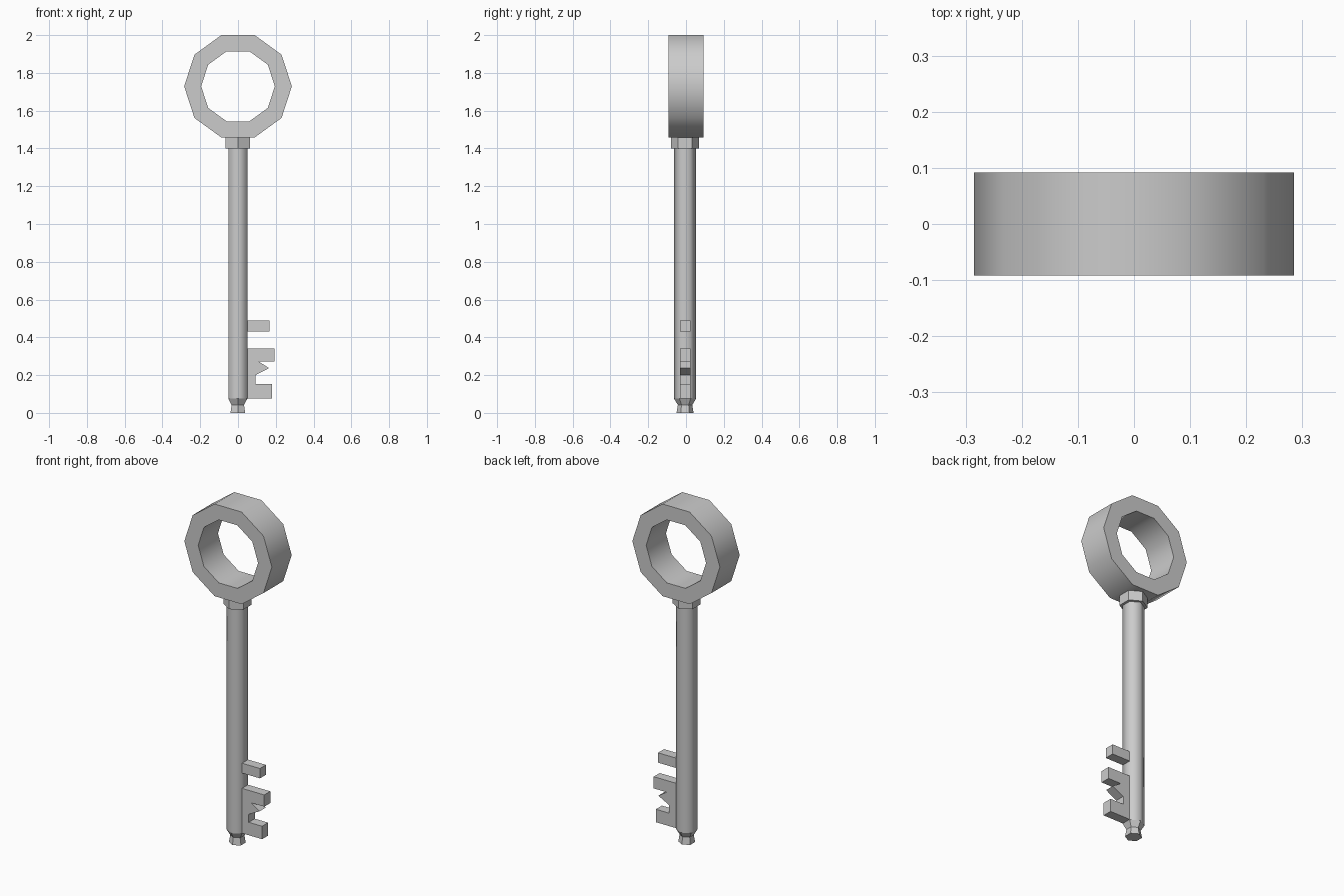
import bpy, bmesh, math

if "Cube" in bpy.data.objects:
    bpy.data.objects.remove(bpy.data.objects["Cube"])

CY = -0.005  # depth centre of shaft and teeth


def make(name, verts, faces, smooth=None):
    me = bpy.data.meshes.new(name)
    me.from_pydata(verts, [], faces)
    bm = bmesh.new()
    bm.from_mesh(me)
    bmesh.ops.recalc_face_normals(bm, faces=bm.faces)
    bm.to_mesh(me)
    bm.free()
    ob = bpy.data.objects.new(name, me)
    bpy.context.collection.objects.link(ob)
    if smooth:
        bpy.ops.object.select_all(action='DESELECT')
        ob.select_set(True)
        bpy.context.view_layer.objects.active = ob
        bpy.ops.object.shade_smooth_by_angle(angle=math.radians(smooth))
    return ob


def hex_lathe(name, profile, smooth=None):
    """Six-sided column, corners on the y axis, from (radius, z) rings."""
    n = 6
    verts = [(-0.001 + r * math.sin(i * math.tau / n), CY + r * math.cos(i * math.tau / n), z)
             for r, z in profile for i in range(n)]
    faces = [(k * n + i, k * n + (i + 1) % n, (k + 1) * n + (i + 1) % n, (k + 1) * n + i)
             for k in range(len(profile) - 1) for i in range(n)]
    last = (len(profile) - 1) * n
    faces += [tuple(range(n)), tuple(range(last, last + n))]
    return make(name, verts, faces, smooth)


def plate(name, outline, y0, y1):
    """Flat plate from an x-z outline."""
    n = len(outline)
    verts = [(x, y, z) for y in (y0, y1) for x, z in outline]
    faces = [(i, (i + 1) % n, n + (i + 1) % n, n + i) for i in range(n)]
    faces += [tuple(range(n)), tuple(range(n, 2 * n))]
    return make(name, verts, faces)


# Ten-sided ring handle
n = 10
section = [(0.285, -0.092), (0.285, 0.092), (0.195, 0.092), (0.195, -0.092)]
verts = [(r * math.cos(i * math.tau / n), y, 1.729 + r * math.sin(i * math.tau / n))
         for i in range(n) for r, y in section]
faces = [(i * 4 + j, i * 4 + (j + 1) % 4, (i + 1) % n * 4 + (j + 1) % 4, (i + 1) % n * 4 + j)
         for i in range(n) for j in range(4)]
make("ring_handle", verts, faces, 40)

# Collar, shaft and flared tip
hex_lathe("collar", [(0.075, 1.40), (0.075, 1.462)])
hex_lathe("shaft", [(0.058, 0.075), (0.058, 1.41)], 65)
hex_lathe("tip", [(0.045, 0.0), (0.038, 0.042), (0.058, 0.075)])

# Key teeth
plate("upper_tooth", [(0.03, 0.431), (0.166, 0.431), (0.166, 0.489), (0.03, 0.489)],
      CY - 0.028, CY + 0.028)
plate("lower_bit", [(0.03, 0.077), (0.18, 0.077), (0.18, 0.153), (0.093, 0.153),
                    (0.093, 0.20), (0.164, 0.237), (0.11, 0.272), (0.194, 0.272),
                    (0.194, 0.341), (0.03, 0.341)], CY - 0.028, CY + 0.028)
